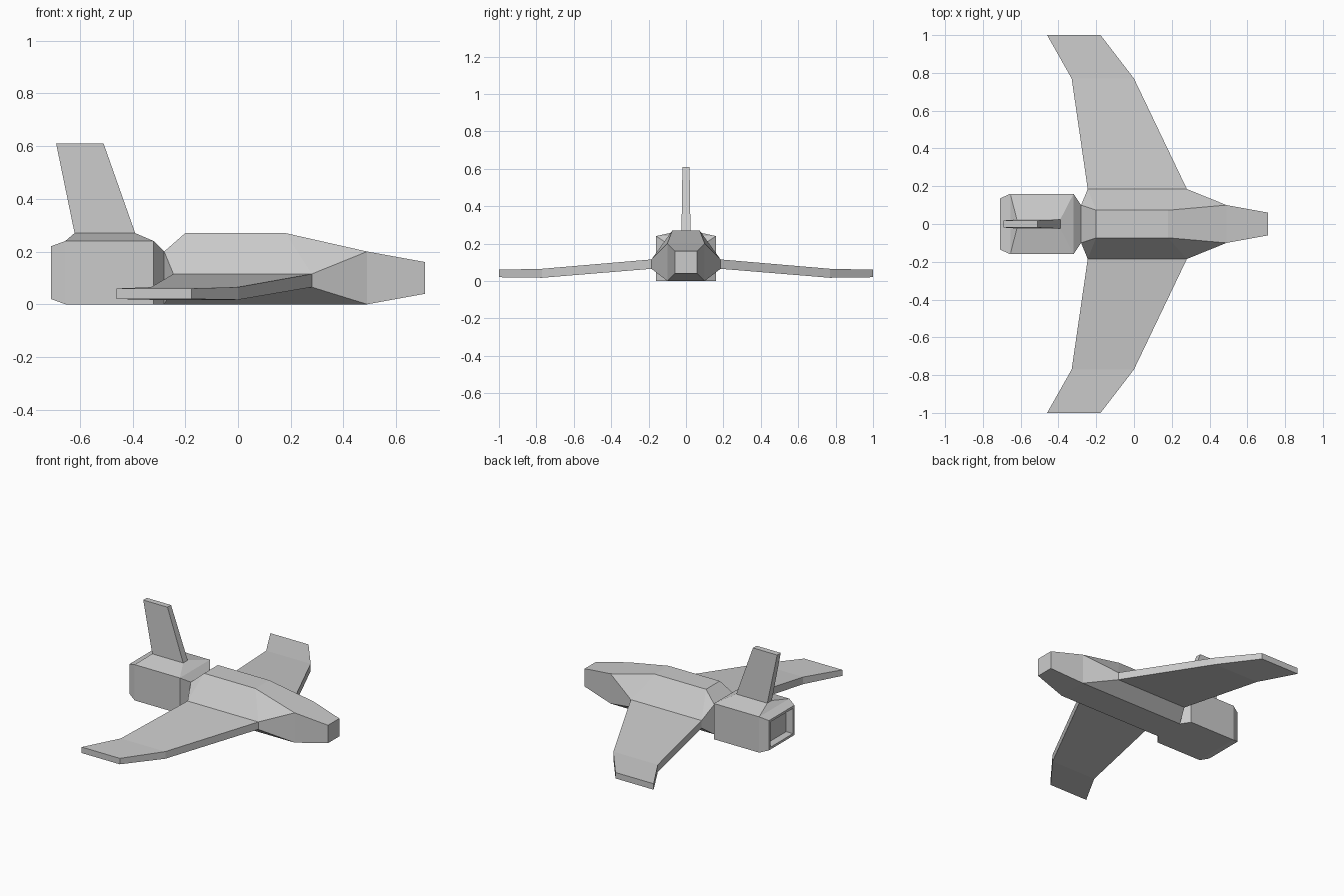
import bpy, bmesh, math

if "Cube" in bpy.data.objects:
    bpy.data.objects.remove(bpy.data.objects["Cube"])

grey = bpy.data.materials.new("light_grey")
grey.diffuse_color = (0.6, 0.6, 0.6, 1)
grey.use_nodes = True
grey.node_tree.nodes["Principled BSDF"].inputs["Base Color"].default_value = grey.diffuse_color


def ring(x, y, z0, z1):
    """Rectangle across the body at x, symmetric in y."""
    return [(x, s * y, z) for s in (-1, 1) for z in (z0, z1)]


def hull(name, points, joints=(), mirror=False, recess=None):
    """Flat-faced convex part; joints are (axis, value) planes left open."""
    bm = bmesh.new()
    for p in points:
        bm.verts.new(p)
    bmesh.ops.convex_hull(bm, input=bm.verts[:])
    bmesh.ops.dissolve_limit(bm, angle_limit=math.radians(2),
                             verts=bm.verts[:], edges=bm.edges[:])
    bmesh.ops.recalc_face_normals(bm, faces=bm.faces[:])

    def on_plane(face, axis, value):
        return all(abs(v.co[axis] - value) < 1e-4 for v in face.verts)

    # optional hollow in one end
    if recess:
        axis, value, rim, depth = recess
        end = [f for f in bm.faces if on_plane(f, axis, value)]
        bmesh.ops.inset_region(bm, faces=end, thickness=rim)
        inner = min(bm.faces, key=lambda f: (
            not on_plane(f, axis, value), max(abs(v.co.y) for v in f.verts)))
        out = bmesh.ops.extrude_discrete_faces(bm, faces=[inner])
        for v in out["faces"][0].verts:
            v.co[axis] += depth
    # remove hidden faces where parts meet
    caps = [f for f in bm.faces if any(on_plane(f, a, c) for a, c in joints)]
    bmesh.ops.delete(bm, geom=caps, context='FACES')

    mesh = bpy.data.meshes.new(name)
    bm.to_mesh(mesh)
    bm.free()
    mesh.materials.append(grey)
    obj = bpy.data.objects.new(name, mesh)
    bpy.context.collection.objects.link(obj)
    if mirror:
        mod = obj.modifiers.new("mirror", 'MIRROR')
        mod.use_axis = (False, True, False)
    return obj


# key stations
front = ring(0.49, 0.10, 0.0, 0.20)
neck = ring(-0.28, 0.10, 0.0, 0.20)

# nose and faceted fuselage
hull("nose", ring(0.71, 0.06, 0.04, 0.16) + front, [(0, 0.49)])
shoulders = ring(0.28, 0.185, 0.065, 0.115) + ring(-0.245, 0.185, 0.065, 0.115)
roof = [(x, s * 0.073, 0.27) for x in (0.18, -0.20) for s in (-1, 1)]
hull("fuselage", front + shoulders + roof + neck,
     [(0, 0.49), (0, -0.28), (1, 0.185), (1, -0.185)])


# swept wings, in an inner and a tip panel
def wing_station(y, back, nose, z0, z1):
    return [(x, y, z) for x in (back, nose) for z in (z0, z1)]


root = wing_station(0.185, -0.245, 0.28, 0.065, 0.115)
bend = wing_station(0.77, -0.33, 0.0, 0.017, 0.065)
tip = wing_station(1.0, -0.46, -0.177, 0.02, 0.06)
hull("inner_wings", root + bend, [(1, 0.185), (1, 0.77)], mirror=True)
hull("wing_tips", bend + tip, [(1, 0.77)], mirror=True)

# engine block with hollow exhaust
hull("engine_block",
     neck + ring(-0.32, 0.16, 0.0, 0.24) + ring(-0.655, 0.16, 0.0, 0.24)
     + ring(-0.71, 0.135, 0.02, 0.22),
     [(0, -0.28), (2, 0.24)], recess=(0, -0.71, 0.022, 0.05))

# sloped engine cover and tail fin
fin_base = [(x, s * 0.024, 0.27) for x in (-0.62, -0.39) for s in (-1, 1)]
fin_top = [(x, s * 0.019, 0.61) for x in (-0.69, -0.51) for s in (-1, 1)]
cover_base = [(x, s * 0.16, 0.24) for x in (-0.655, -0.32) for s in (-1, 1)]
hull("engine_cover", cover_base + fin_base, [(2, 0.24), (2, 0.27)])
hull("tail_fin", fin_base + fin_top, [(2, 0.27)])
